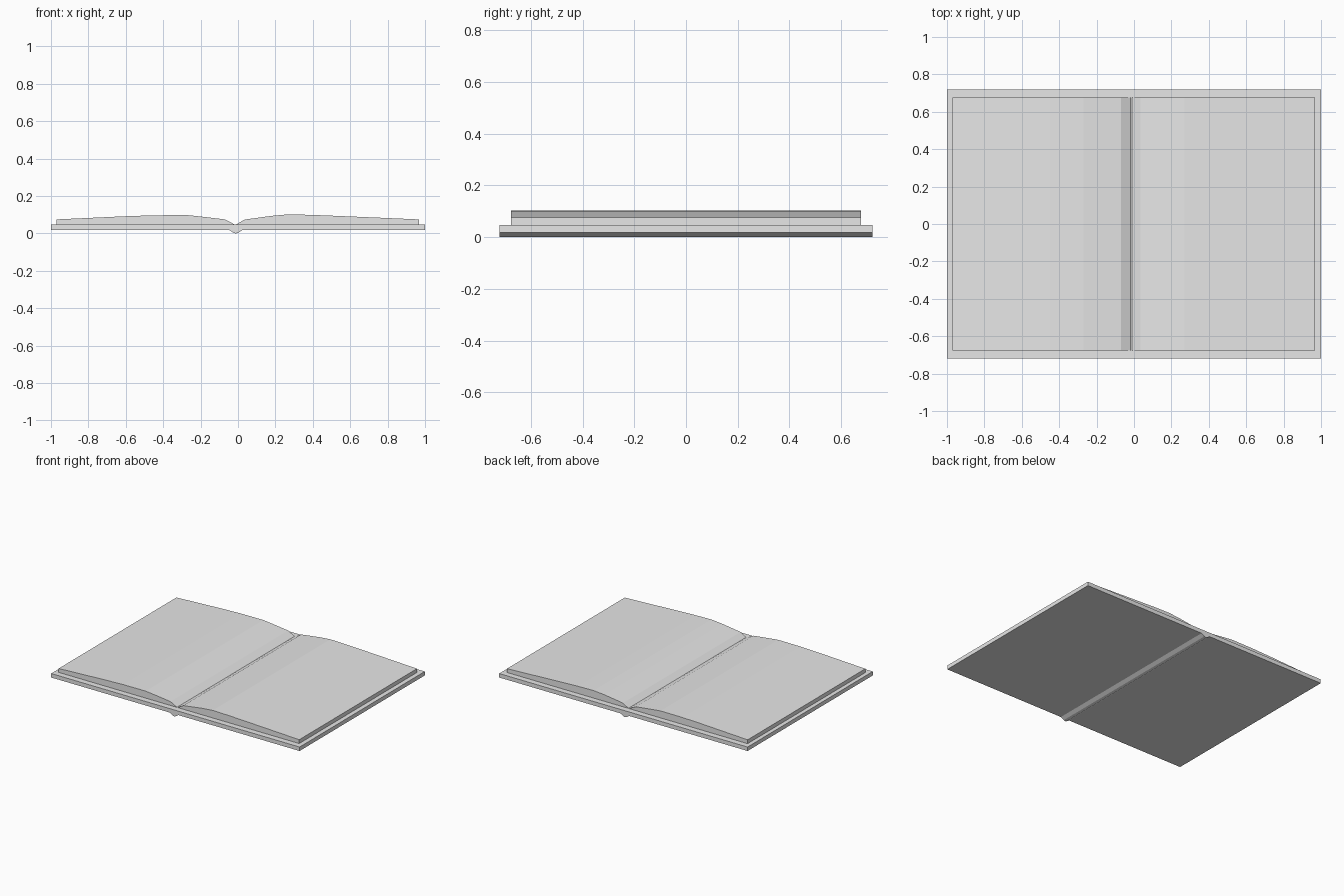
import bpy, bmesh

cube = bpy.data.objects.get("Cube")
if cube:
    bpy.data.objects.remove(cube, do_unlink=True)

# One plain grey for the whole book
grey = bpy.data.materials.new("plain grey")
grey.diffuse_color = (0.8, 0.8, 0.8, 1)
grey.use_nodes = True
bsdf = next(n for n in grey.node_tree.nodes if n.type == 'BSDF_PRINCIPLED')
bsdf.inputs["Base Color"].default_value = (0.8, 0.8, 0.8, 1)


def extrude_profile(name, profile, half_depth):
    """Sweep an (x, z) outline from -half_depth to half_depth along y."""
    bm = bmesh.new()
    face = bm.faces.new([bm.verts.new((x, -half_depth, z)) for x, z in profile])
    result = bmesh.ops.extrude_face_region(bm, geom=[face])
    moved = [v for v in result["geom"] if isinstance(v, bmesh.types.BMVert)]
    bmesh.ops.translate(bm, verts=moved, vec=(0, 2 * half_depth, 0))
    bmesh.ops.recalc_face_normals(bm, faces=bm.faces)
    mesh = bpy.data.meshes.new(name)
    bm.to_mesh(mesh)
    bm.free()
    mesh.materials.append(grey)
    obj = bpy.data.objects.new(name, mesh)
    bpy.context.collection.objects.link(obj)
    return obj


COVER_TOP = 0.047
COVER_BOTTOM = 0.018

# Open cover with a small spine ridge underneath
extrude_profile("cover", [
    (-1.0, COVER_TOP), (-1.0, COVER_BOTTOM), (-0.047, COVER_BOTTOM),
    (-0.022, 0.002), (-0.012, 0.0), (0.0, 0.003), (0.024, COVER_BOTTOM),
    (1.0, COVER_BOTTOM), (1.0, COVER_TOP)], 0.72)

# Page blocks: arched tops that dip into the gutter
extrude_profile("right_pages", [
    (-0.97, COVER_TOP), (-0.97, 0.075), (-0.60, 0.092), (-0.45, 0.097),
    (-0.27, 0.098), (-0.17, 0.087), (-0.07, 0.075), (-0.022, 0.050),
    (-0.018, COVER_TOP)], 0.677)
extrude_profile("left_pages", [
    (0.967, COVER_TOP), (0.967, 0.075), (0.62, 0.090), (0.40, 0.099),
    (0.27, 0.102), (0.18, 0.094), (0.10, 0.083), (0.035, 0.074),
    (-0.006, 0.050), (-0.010, COVER_TOP)], 0.677)
